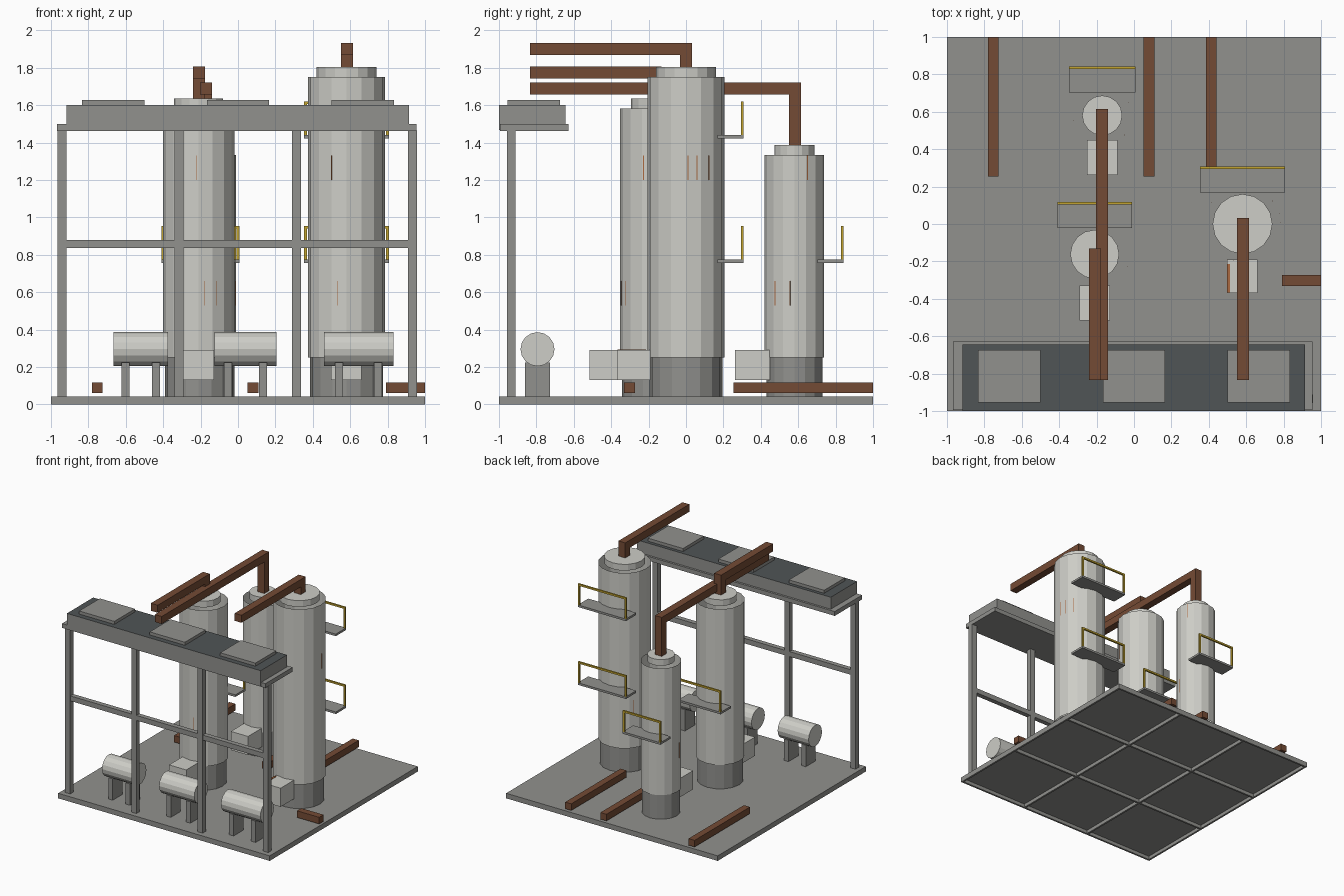
import bpy, bmesh
from math import pi, cos, tan, asin, floor, radians
from mathutils import Matrix

if "Cube" in bpy.data.objects:
    bpy.data.objects.remove(bpy.data.objects["Cube"])


def material(name, rgb):
    m = bpy.data.materials.new(name)
    m.use_nodes = True
    m.diffuse_color = (*rgb, 1)
    m.node_tree.nodes["Principled BSDF"].inputs["Base Color"].default_value = (*rgb, 1)
    return m


STEEL = material("grey steel", (0.285, 0.285, 0.27))
SHELL = material("pale shell", (0.61, 0.61, 0.57))
DARK = material("dark deck", (0.08, 0.09, 0.092))
PIPE = material("brown pipe", (0.175, 0.07, 0.035))
YELLOW = material("safety yellow", (0.54, 0.37, 0.03))
RUST = material("rust", (0.4, 0.14, 0.05))


def finish(name, bm, *mats):
    me = bpy.data.meshes.new(name)
    bm.to_mesh(me)
    bm.free()
    for m in mats:
        me.materials.append(m)
    ob = bpy.data.objects.new(name, me)
    bpy.context.scene.collection.objects.link(ob)
    return ob


def add_box(bm, x, y, z):
    """Each axis is a (low, high) pair."""
    mid = [(a + b) / 2 for a, b in (x, y, z)]
    size = [b - a for a, b in (x, y, z)]
    bmesh.ops.create_cube(bm, size=1, matrix=Matrix.Translation(mid) @ Matrix.Diagonal((*size, 1)))


def boxes(name, mat, *items):
    bm = bmesh.new()
    for item in items:
        add_box(bm, *item)
    return finish(name, bm, mat)


def around(c, w):
    return (c - w / 2, c + w / 2)


def cylinder(name, mat, r, length, matrix, closed=True):
    bm = bmesh.new()
    bmesh.ops.create_cone(bm, cap_ends=closed, segments=16, radius1=r, radius2=r,
                          depth=length, matrix=matrix)
    return finish(name, bm, mat)


def upright(name, mat, x, y, r, z0, z1, closed=True):
    return cylinder(name, mat, r, z1 - z0, Matrix.Translation((x, y, (z0 + z1) / 2)), closed)


# Ground slab: thin plate over a rim and a grid of ribs
SLAB = 0.043
boxes("ground_plate", STEEL, ((-1, 1), (-1, 1), (0.03, SLAB)))
ribs = []
for c in (-0.992, -0.333, 0.333, 0.992):
    ribs += [(around(c, 0.016), (-1, 1), (0, 0.03)), ((-1, 1), around(c, 0.016), (0, 0.03))]
boxes("ground_ribs", STEEL, *ribs)


# Hairline rust streak lying on one facet of a tower
def streak(name, x, y, r, angle, z0, z1):
    step = pi / 8
    facet = (floor(angle / step) + 0.5) * step
    apothem = r * cos(step / 2)
    bm = bmesh.new()
    add_box(bm, around(apothem, 0.002), around(apothem * tan(angle - facet), 0.004), (z0, z1))
    bm.transform(Matrix.Translation((x, y, 0)) @ Matrix.Rotation(facet, 4, "Z"))
    finish(name, bm, RUST)


# Service platform with a handrail along its back edge
def platform(name, x, y, z):
    back = y[1]
    boxes(name + "_platform", STEEL, (x, y, (z, z + 0.018)))
    rail = (back - 0.015, back)
    boxes(name + "_handrail", YELLOW,
          (x, rail, (z + 0.183, z + 0.198)),
          ((x[0], x[0] + 0.015), rail, (z + 0.018, z + 0.183)),
          ((x[1] - 0.015, x[1]), rail, (z + 0.018, z + 0.183)))


# Towers: skirt, open shell, cap, control box, overhead pipe, platforms
def tower(name, x, y, r, cap_r, top, pipe_top, box_y, levels, reach, back, pipe_x, pipe_y):
    upright(name + "_skirt", STEEL, x, y, r * 0.945, SLAB, 0.252, closed=False)
    upright(name + "_shell", SHELL, x, y, r, 0.252, top, closed=False)
    upright(name + "_cap", SHELL, x, y, cap_r, top, top + 0.053)
    boxes(name + "_control_box", SHELL, (around(x, 0.163), box_y, (0.13, 0.29)))
    px = around(pipe_x, 0.064)
    boxes(name + "_overhead_pipe", PIPE,
          (px, around(pipe_y, 0.064), (top + 0.053, pipe_top - 0.064)),
          (px, (-0.833, pipe_y + 0.032), (pipe_top - 0.064, pipe_top)))
    for i, z in enumerate(levels):
        platform(f"{name}_{i + 1}", around(x, 2 * reach), (back - 0.14, back), z)


tower("tall_tower", 0.58, 0, 0.207, 0.16, 1.75, 1.932,
      (-0.37, -0.19), (0.757, 1.422), 0.227, 0.308, 0.584, 0)
tower("middle_tower", -0.21, -0.162, 0.19, 0.131, 1.583, 1.806,
      (-0.515, -0.33), (0.757,), 0.2, 0.118, -0.208, -0.162)
tower("short_tower", -0.17, 0.58, 0.159, 0.107, 1.334, 1.72,
      (0.262, 0.45), (0.757,), 0.178, 0.843, -0.17, 0.584)

# Rust streaks, placed by their sideways offset from the tower axis
LOW, HIGH = (0.53, 0.66), (1.2, 1.33)
for name, x, y, r, front, side in (
        ("tall_tower", 0.58, 0, 0.207, ((-0.08, HIGH), (-0.05, LOW)),
         ((0.01, HIGH), (0.06, HIGH), (0.125, HIGH))),
        ("middle_tower", -0.21, -0.162, 0.19, ((-0.01, HIGH), (0.03, LOW), (0.095, LOW)),
         ((-0.065, HIGH),)),
        ("short_tower", -0.17, 0.58, 0.159, (), ((-0.105, LOW), (-0.025, LOW), (0.07, HIGH)))):
    for i, (d, z) in enumerate(front):
        streak(f"{name}_front_streak_{i}", x, y, r, -pi / 2 + asin(d / r), *z)
    for i, (d, z) in enumerate(side):
        streak(f"{name}_side_streak_{i}", x, y, r, asin(d / r), *z)
streak("tall_tower_back_streak", 0.58, 0, 0.207, radians(145), *LOW)
streak("short_tower_left_streak", -0.17, 0.58, 0.159, radians(190), *LOW)
boxes("control_box_rust", RUST, ((0.497, 0.513), (-0.365, -0.215), (0.286, 0.293)))

# Ground pipes
pz = (0.06, 0.117)
boxes("ground_pipes", PIPE,
      *[(around(x, 0.057), (0.253, 1), pz) for x in (-0.753, 0.08, 0.413)],
      ((0.79, 1), (-0.332, -0.274), pz))

# Front rack: columns, cross beam, ledge, cooler deck and fan plates
columns = (-0.94, -0.315, 0.312, 0.932)
boxes("rack_columns", STEEL,
      *[(around(x, 0.048), (-0.957, -0.912), (SLAB, 1.465)) for x in columns])
boxes("rack_cross_beam", STEEL, ((-0.94, 0.932), (-0.955, -0.914), (0.837, 0.88)))
boxes("rack_ledge", STEEL, ((-0.967, 0.955), (-0.995, -0.627), (1.463, 1.5)))

bm = bmesh.new()
add_box(bm, (-0.917, 0.915), (-1, -0.645), (1.467, 1.602))
for f in bm.faces:
    f.material_index = int(f.normal.z > 0.5)
finish("cooler_deck", bm, STEEL, DARK)
boxes("fan_plates", STEEL,
      *[(around(x, 0.333), (-0.955, -0.675), (1.602, 1.628)) for x in (-0.667, 0, 0.667)])

# Horizontal drums on paired legs
for i, (x, length) in enumerate(((-0.52, 0.292), (0.04, 0.332), (0.645, 0.372))):
    turn = Matrix.Translation((x, -0.794, 0.295)) @ Matrix.Rotation(pi / 2, 4, "Y")
    cylinder(f"drum_{i + 1}", SHELL, 0.091, length, turn)
    boxes(f"drum_{i + 1}_legs", STEEL,
          *[(around(x + s * length * 0.28, 0.042), (-0.862, -0.728), (SLAB, 0.225))
            for s in (-1, 1)])
